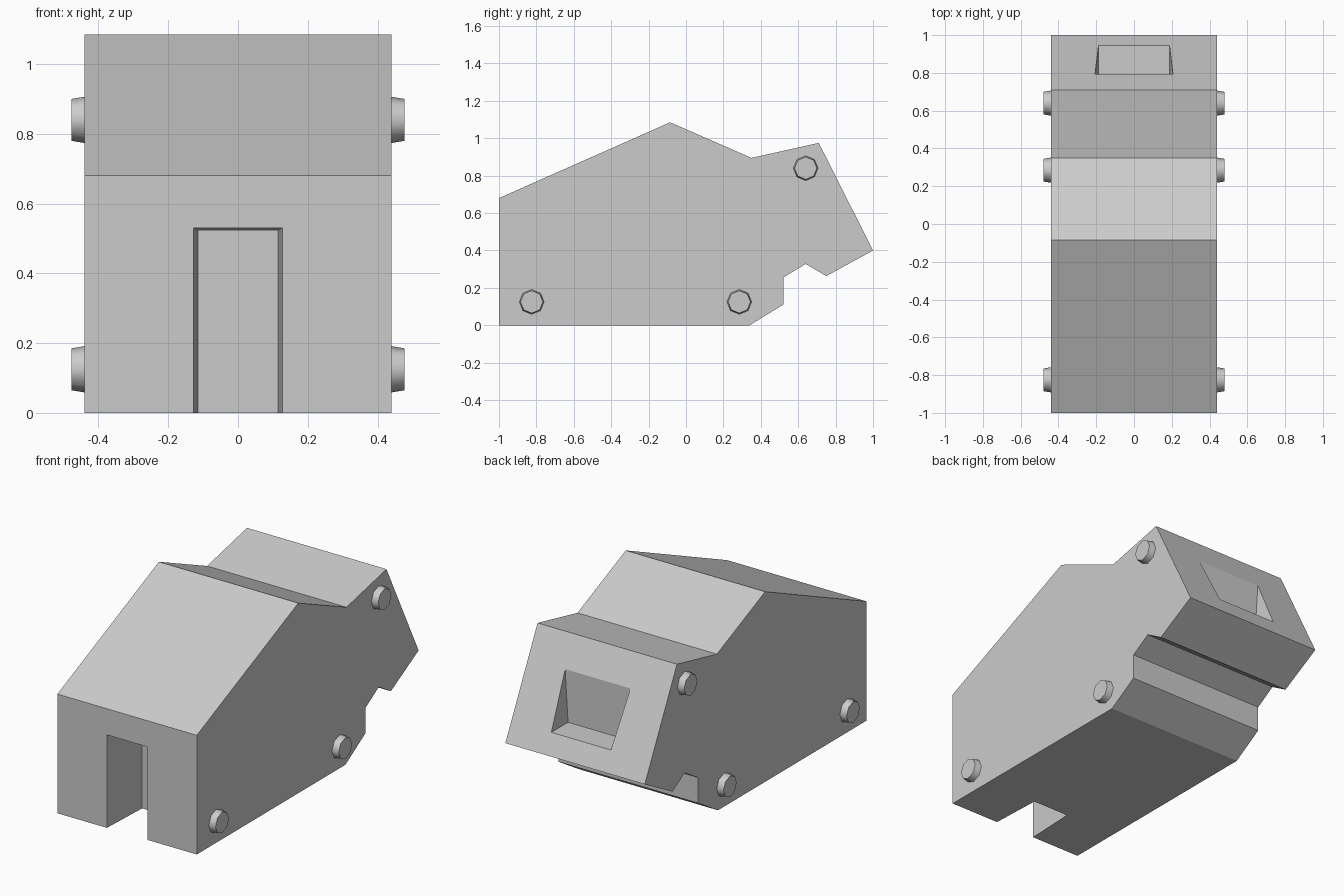
import bpy, bmesh, math
from mathutils import Matrix

if "Cube" in bpy.data.objects:
    bpy.data.objects.remove(bpy.data.objects["Cube"])

grey = bpy.data.materials.new("plain grey")
grey.diffuse_color = (0.6, 0.6, 0.6, 1)
grey.use_nodes = True
grey.node_tree.nodes["Principled BSDF"].inputs["Base Color"].default_value = grey.diffuse_color


def finish(bm, name, mat=grey):
    """Turn a bmesh into a named object."""
    bmesh.ops.recalc_face_normals(bm, faces=bm.faces)
    mesh = bpy.data.meshes.new(name)
    bm.to_mesh(mesh)
    bm.free()
    mesh.materials.append(mat)
    obj = bpy.data.objects.new(name, mesh)
    bpy.context.collection.objects.link(obj)
    return obj


def loft(name, ring_a, ring_b):
    """Solid between two matching rings of points."""
    bm = bmesh.new()
    a = [bm.verts.new(p) for p in ring_a]
    b = [bm.verts.new(p) for p in ring_b]
    bm.faces.new(a)
    bm.faces.new(b[::-1])
    for i in range(len(a)):
        j = (i + 1) % len(a)
        bm.faces.new((a[j], a[i], b[i], b[j]))
    return finish(bm, name)


def cut(target, cutter):
    """Subtract a hidden cutter from the target."""
    mod = target.modifiers.new(cutter.name, 'BOOLEAN')
    mod.operation = 'DIFFERENCE'
    mod.solver = 'EXACT'
    mod.object = cutter
    cutter.hide_render = True
    cutter.hide_set(True)


# Body: side profile (y, z) extruded across the width
W = 0.44
profile = [(-1, 0), (0.34, 0), (0.52, 0.11), (0.52, 0.255), (0.64, 0.328),
           (0.75, 0.263), (1, 0.4), (0.71, 0.975), (0.35, 0.895),
           (-0.085, 1.085), (-1, 0.68)]
body = loft("body", [(-W, y, z) for y, z in profile], [(W, y, z) for y, z in profile])


# Doorway in the front, narrowing slightly inward
def door_ring(y, w, top):
    return [(-w, y, -0.1), (w, y, -0.1), (w, y, top), (-w, y, top)]


cut(body, loft("doorway_cutter", door_ring(-1.01, 0.128, 0.531), door_ring(-0.7, 0.115, 0.523)))


# Pocket in the sloped back, with level floor and upright inner wall
def pocket_ring(z, w):
    return [(-w, 0.795, z), (w, 0.795, z), (w, 1.1, z), (-w, 1.1, z)]


cut(body, loft("pocket_cutter", pocket_ring(0.508, 0.188), pocket_ring(0.9, 0.212)))

# Eight-sided tapered pegs on both sides
for side, label in ((-1, "left"), (1, "right")):
    for place, y, z in (("front", -0.825, 0.125), ("middle", 0.285, 0.125), ("back", 0.64, 0.84)):
        bm = bmesh.new()
        bmesh.ops.create_cone(bm, cap_ends=True, segments=8, radius1=0.068,
                              radius2=0.06, depth=0.048)
        bmesh.ops.transform(bm, verts=bm.verts, matrix=Matrix.Translation(
            (side * 0.454, y, z)) @ Matrix.Rotation(side * math.pi / 2, 4, 'Y'))
        peg = finish(bm, f"{label}_{place}_peg")
        bpy.ops.object.select_all(action='DESELECT')
        peg.select_set(True)
        bpy.context.view_layer.objects.active = peg
        bpy.ops.object.shade_smooth_by_angle(angle=math.radians(60))
